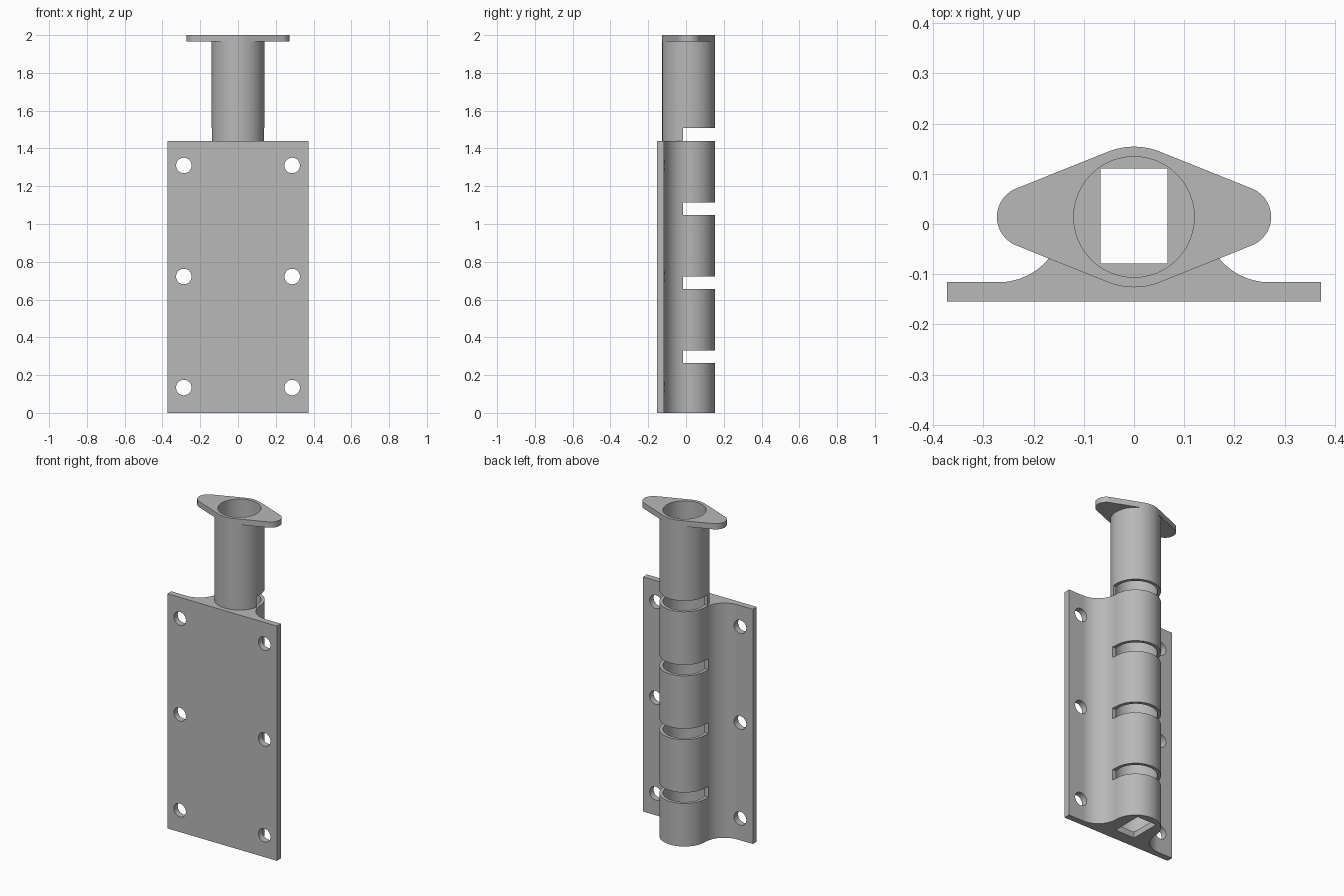
import bpy
import bmesh
from math import cos, sin, pi, radians, asin

cube = bpy.data.objects.get("Cube")
if cube:
    bpy.data.objects.remove(cube, do_unlink=True)

steel = bpy.data.materials.new("plain grey")
steel.use_nodes = True
GREY = (0.48, 0.48, 0.48, 1)
steel.diffuse_color = GREY
steel.node_tree.nodes["Principled BSDF"].inputs["Base Color"].default_value = GREY

# Shared dimensions
CY = 0.014            # tube axis in y
R_OUT, R_IN = 0.14, 0.12
BODY_TOP, FLANGE_Z, TOP = 1.44, 1.965, 2.0
HALF_W, FRONT, BACK = 0.372, -0.154, -0.116
FILLET = CY - BACK
FLOOR = 0.037
SLOT_H, SLOT_Y = 0.067, -0.015


def arc(cx, cy, r, a0, a1, n=32):
    return [(cx + r * cos(a0 + (a1 - a0) * i / n),
             cy + r * sin(a0 + (a1 - a0) * i / n)) for i in range(n + 1)]


def circle(cx, cy, r, n=96):
    return arc(cx, cy, r, 0, 2 * pi, n)[:-1]


def rect(x0, x1, y0, y1):
    return [(x0, y0), (x1, y0), (x1, y1), (x0, y1)]


def prism(name, outline, low, high, along_y=False):
    """Extrude an outline along z, or an x-z outline along y."""
    bm = bmesh.new()
    place = (lambda a, b, h: (a, h, b)) if along_y else (lambda a, b, h: (a, b, h))
    face = bm.faces.new([bm.verts.new(place(a, b, low)) for a, b in outline])
    ext = bmesh.ops.extrude_face_region(bm, geom=[face])
    top = [v for v in ext["geom"] if isinstance(v, bmesh.types.BMVert)]
    bmesh.ops.translate(bm, verts=top, vec=place(0, 0, high - low))
    bmesh.ops.remove_doubles(bm, verts=bm.verts, dist=1e-5)
    bmesh.ops.recalc_face_normals(bm, faces=bm.faces)
    mesh = bpy.data.meshes.new(name)
    bm.to_mesh(mesh)
    bm.free()
    ob = bpy.data.objects.new(name, mesh)
    bpy.context.collection.objects.link(ob)
    mesh.materials.append(steel)
    return ob


def activate(ob):
    bpy.ops.object.select_all(action='DESELECT')
    ob.select_set(True)
    bpy.context.view_layer.objects.active = ob


def cut(ob, cutters):
    for c in cutters:
        c.hide_render = True
        mod = ob.modifiers.new("cut", 'BOOLEAN')
        mod.operation = 'DIFFERENCE'
        mod.solver = 'EXACT'
        mod.object = c
        activate(ob)
        bpy.ops.object.modifier_apply(modifier=mod.name)
        bpy.data.objects.remove(c, do_unlink=True)


def smooth(ob):
    activate(ob)
    bpy.ops.object.shade_smooth_by_angle(angle=radians(30))


def bore(low):
    return prism("bore_cutter", circle(0, CY, R_IN), low, TOP + 0.1)


def slot(low, high):
    return prism("slot_cutter", rect(-0.3, 0.3, SLOT_Y, 0.3), low, high)


# Mounting plate with the sleeve blended into it
fx = R_OUT + FILLET
outline = [(-HALF_W, FRONT), (HALF_W, FRONT), (HALF_W, BACK)]
outline += arc(fx, CY, FILLET, 1.5 * pi, pi)
outline += arc(0, CY, R_OUT, 0, pi, 48)[1:-1]
outline += arc(-fx, CY, FILLET, 0, -pi / 2)
outline += [(-HALF_W, BACK)]
body = prism("mounting_plate_and_sleeve", outline, 0, BODY_TOP)
cutters = [bore(FLOOR),
           prism("drain_cutter", rect(-0.067, 0.067, -0.079, 0.111), -0.1, 0.1)]
cutters += [slot(z, z + SLOT_H) for z in (0.264, 0.655, 1.047)]
cutters += [prism("screw_cutter", circle(x, z, 0.041, 40), -0.3, 0.0, along_y=True)
            for x in (-0.287, 0.287) for z in (0.134, 0.722, 1.31)]
cut(body, cutters)
smooth(body)

# Upper tube, open at the back just above the sleeve
tube = prism("upper_tube", circle(0, CY, R_OUT), BODY_TOP, FLANGE_Z)
cut(tube, [bore(1.3), slot(1.3, BODY_TOP + SLOT_H)])
smooth(tube)

# Two-eared flange: tangent hull of the tube circle and two end circles
ear_x, ear_r = 0.212, 0.061
t = pi / 2 - asin((R_OUT - ear_r) / ear_x)
outline = arc(ear_x, CY, ear_r, -t, t)
outline += arc(0, CY, R_OUT, t, pi - t, 20)
outline += arc(-ear_x, CY, ear_r, pi - t, pi + t)
outline += arc(0, CY, R_OUT, pi + t, 2 * pi - t, 20)
flange = prism("top_flange", outline, FLANGE_Z, TOP)
cut(flange, [bore(1.3)])
smooth(flange)
